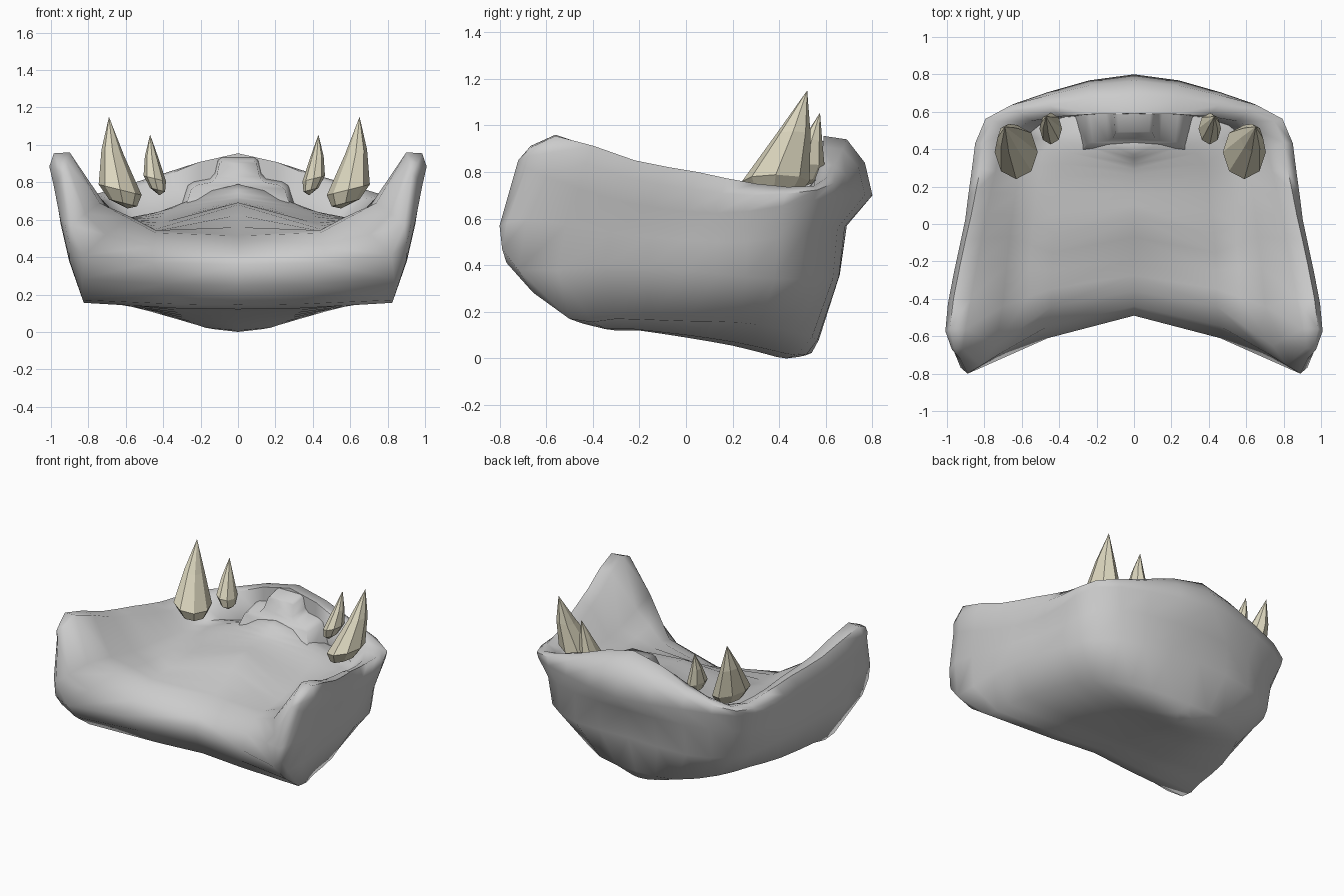
import bpy, bmesh, math
from mathutils import Vector

if "Cube" in bpy.data.objects:
    bpy.data.objects.remove(bpy.data.objects["Cube"])

SUB = 2  # columns between two guide points


def guide(*pts):
    return [Vector(p) for p in pts]


def curve(p, ghost):
    """Catmull-Rom resampling of a guide line that ends on the mirror plane."""
    end = p[-2].copy()
    end.x *= -1
    p = [ghost] + p + [end]
    out = []
    for i in range(1, len(p) - 2):
        a, b, c, d = p[i - 1:i + 3]
        for s in range(SUB):
            t = s / SUB
            out.append(0.5 * (2 * b + (c - a) * t + (2 * a - 5 * b + 4 * c - d) * t * t
                              + (3 * b - a - 3 * c + d) * t ** 3))
    return out + [p[-2]]


def new_object(name, bm):
    bmesh.ops.recalc_face_normals(bm, faces=bm.faces)
    me = bpy.data.meshes.new(name)
    bm.to_mesh(me)
    bm.free()
    ob = bpy.data.objects.new(name, me)
    bpy.context.collection.objects.link(ob)
    return ob


def smooth(ob, angle):
    bpy.ops.object.select_all(action='DESELECT')
    ob.select_set(True)
    bpy.context.view_layer.objects.active = ob
    bpy.ops.object.shade_smooth_by_angle(angle=math.radians(angle))


# Jaw guide lines, each running from the arm end round to the chin centre
keel = guide((0, -.40, .145), (0, -.2, .12), (0, 0, .09), (0, .2, .055),
             (0, .34, .02), (0, .43, 0), (0, .52, .015))
edge = guide((.83, -.50, .17), (.81, -.3, .17), (.75, 0, .16), (.66, .22, .155),
             (.54, .40, .13), (.30, .54, .09), (0, .57, .08))
lower = guide((.90, -.72, .38), (.90, -.35, .40), (.86, 0, .38), (.81, .26, .35),
              (.72, .49, .34), (.44, .63, .34), (0, .66, .36))
groove = guide((.95, -.68, .60), (.93, -.32, .54), (.87, 0, .51), (.83, .26, .50),
               (.74, .51, .54), (.43, .65, .56), (0, .69, .57))
bulge = guide((.985, -.60, .78), (.945, -.3, .68), (.88, 0, .63), (.86, .26, .63),
              (.79, .55, .68), (.46, .705, .70), (0, .80, .70))
rim_out = guide((.985, -.56, .955), (.93, -.22, .85), (.87, .05, .80), (.82, .30, .75),
                (.75, .55, .74), (.45, .635, .83), (0, .69, .94))
rim_in = guide((.90, -.56, .96), (.84, -.22, .83), (.79, .05, .77), (.74, .28, .71),
               (.66, .50, .71), (.40, .575, .83), (0, .59, .955))
wall = guide((.74, -.65, .69), (.68, -.22, .63), (.65, .05, .62), (.62, .25, .61),
             (.59, .46, .61), (.38, .57, .63), (0, .585, .68))
floor = guide((.44, -.44, .53), (.44, -.25, .54), (.43, -.05, .565), (.40, .17, .60),
              (.38, .32, .64), (.27, .42, .70), (0, .42, .79))
centre = guide((0, -.36, .47), (0, -.18, .56), (0, .03, .68), (0, .16, .69),
               (0, .26, .70), (0, .32, .72), (0, .37, .76))
mid = [Vector((e.x * .4, k.y * .6 + e.y * .4, k.z * .85 + e.z * .15))
       for k, e in zip(keel, edge)]
slope = [w.lerp(f, .5) for w, f in zip(wall, floor)]
lip = [a.lerp(b, .5) + (a.lerp(b, .5) - w).normalized() * .03
       for a, b, w in zip(rim_out, bulge, wall)]
rows = [keel, mid, edge, lower, groove, bulge, lip, rim_out, rim_in, wall, slope, floor, centre]

# Rounded back edge that closes the arm ends and the jaw floor
back = guide((0, -.49, .36), (.46, -.61, .37), (.82, -.77, .41),
             (.89, -.80, .57), (.93, -.72, .85))
ends = [back[k] for k in (0, 1, 2, 3, 3, 4, 4, 4, 4, 3, 2, 1, 0)]
opposite = [11, 11, 10, 9, 9, 8, 8, 8, 6, 4, 2, 1, 0]
ghosts = [rows[k][0].lerp(e, .4) for k, e in zip(opposite, ends)]
sampled = [curve([e] + row, g) for row, e, g in zip(rows, ends, ghosts)]

bm = bmesh.new()
grid = [[bm.verts.new(p) for p in row] for row in sampled]
for r in range(len(grid) - 1):
    for c in range(len(grid[0]) - 1):
        bm.faces.new((grid[r][c], grid[r][c + 1], grid[r + 1][c + 1], grid[r + 1][c]))
for v in grid[0] + grid[-1] + [row[-1] for row in grid]:
    v.co.x = 0
dup = bmesh.ops.duplicate(bm, geom=bm.verts[:] + bm.edges[:] + bm.faces[:])['geom']
for v in dup:
    if isinstance(v, bmesh.types.BMVert):
        v.co.x *= -1
bmesh.ops.remove_doubles(bm, verts=bm.verts, dist=.0005)
bmesh.ops.dissolve_degenerate(bm, edges=bm.edges, dist=.0005)
smooth(new_object("jaw", bm), 70)

# Stepped gum tab rising behind the front lip
bm = bmesh.new()
outline = [(.30, .60), (.25, .765), (.22, .785), (.14, .80), (.115, .83), (.10, .90), (.08, .915)]
outline += [(-x, z) for x, z in reversed(outline)]
front = [bm.verts.new((x, .36 + (z - .60) * .42, z)) for x, z in outline]
rear = [bm.verts.new((x * 1.08, .60, z + .02)) for x, z in outline]
n = len(outline)
for i in range(n // 2 - 1):
    bm.faces.new((front[i], front[i + 1], front[n - 2 - i], front[n - 1 - i]))
for i in range(n - 1):
    bm.faces.new((front[i], front[i + 1], rear[i + 1], rear[i]))
smooth(new_object("gum_tab", bm), 70)

# Teeth
ivory = bpy.data.materials.new("ivory")
ivory.diffuse_color = (.72, .68, .52, 1)
ivory.use_nodes = True
ivory.node_tree.nodes["Principled BSDF"].inputs["Base Color"].default_value = ivory.diffuse_color


def tooth(name, root, rings, tip, side, sides=8):
    """Faceted fang: root point, elliptical rings (x, y, z, rx, ry), tip point."""
    def place(x, y, z):
        return (side * x - .02, y, z)
    bm = bmesh.new()
    loops = []
    for x, y, z, rx, ry in rings:
        loops.append([])
        for i in range(sides):
            a = math.tau * i / sides
            dx, dy = rx * math.cos(a), ry * math.sin(a)
            loops[-1].append(bm.verts.new(place(x + dx, y + dy, z + dx * .25)))
    low, high = bm.verts.new(place(*root)), bm.verts.new(place(*tip))
    for i in range(sides):
        j = (i + 1) % sides
        bm.faces.new((low, loops[0][j], loops[0][i]))
        bm.faces.new((high, loops[-1][i], loops[-1][j]))
        for a, b in zip(loops, loops[1:]):
            bm.faces.new((a[i], a[j], b[j], b[i]))
    new_object(name, bm).data.materials.append(ivory)


for side, label in ((-1, "left"), (1, "right")):
    tooth("large_fang_" + label, (.57, .37, .66),
          [(.595, .375, .69, .075, .10), (.61, .385, .76, .115, .145),
           (.65, .46, .96, .06, .075)], (.67, .52, 1.15), side)
    tooth("small_fang_" + label, (.40, .49, .73),
          [(.41, .50, .76, .04, .06), (.425, .51, .82, .06, .085),
           (.44, .54, .93, .038, .045)], (.45, .575, 1.055), side)
